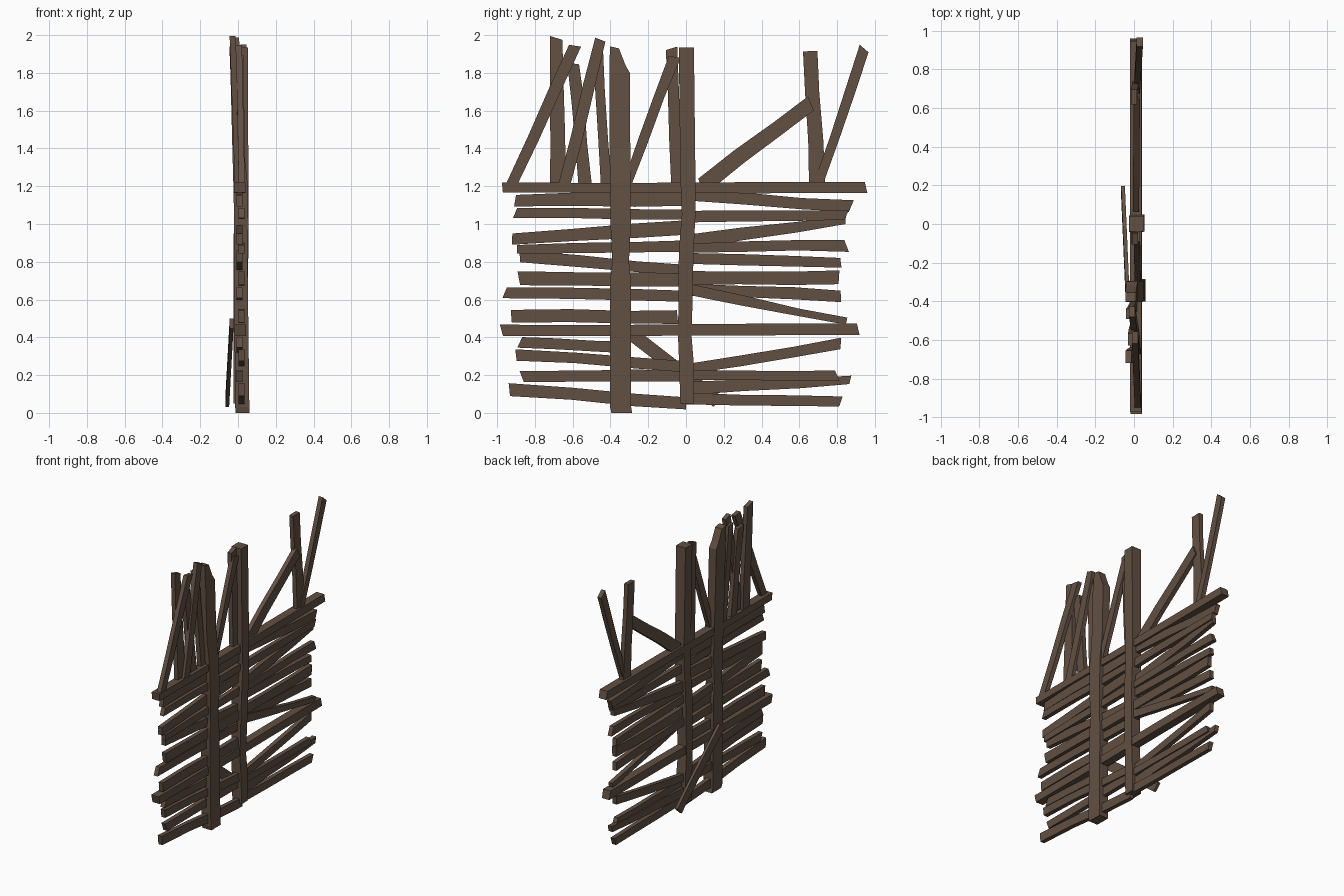
import bpy, bmesh, random
from mathutils import Vector

random.seed(4)
wood = bpy.data.materials.new("dark brown wood")
wood.diffuse_color = (0.122, 0.08, 0.056, 1)


def loft(name, rings):
    """Skin a list of four-cornered rings into a closed flat-faced solid."""
    bm = bmesh.new()
    rs = [[bm.verts.new(p) for p in r] for r in rings]
    for a, b in zip(rs, rs[1:]):
        for i in range(4):
            j = (i + 1) % 4
            bm.faces.new((a[i], a[j], b[j], b[i]))
    bm.faces.new(rs[0][::-1])
    bm.faces.new(rs[-1])
    bmesh.ops.recalc_face_normals(bm, faces=bm.faces)
    me = bpy.data.meshes.new(name)
    bm.to_mesh(me)
    bm.free()
    me.materials.append(wood)
    ob = bpy.data.objects.new(name, me)
    bpy.context.collection.objects.link(ob)


def plank(name, y0, z0, y1, z1, w0, w1=None, x0=0.012, x1=None, t=0.032, rough=0.004):
    """Rough plank between two points in the YZ plane, with skewed ends."""
    w1 = w0 if w1 is None else w1
    x1 = x0 if x1 is None else x1
    a, b = Vector((x0, y0, z0)), Vector((x1, y1, z1))
    d = (b - a).normalized()
    n = Vector((0, -d.z, d.y)).normalized()
    rings = []
    for f in (0, 0.35, 0.7, 1):
        c = a.lerp(b, f) + n * random.uniform(-rough, rough)
        h = (w0 + (w1 - w0) * f) / 2 + random.uniform(-rough, rough) / 2
        skew = d * (random.uniform(-0.012, 0.012) if f in (0, 1) else 0)
        X = Vector((t / 2, 0, 0))
        rings.append([c + n * h + skew + X, c - n * h - skew + X,
                      c - n * h - skew - X, c + n * h + skew - X])
    loft(name, rings)


def post(name, stations):
    """Upright from stations (z, x0, x1, y0, y1)."""
    loft(name, [[(x0, y0, z), (x1, y0, z), (x1, y1, z - s), (x0, y1, z - s)]
                for z, x0, x1, y0, y1, s in stations])


# Main posts
post("wide_post", [
    (0.0, -0.012, 0.06, -0.395, -0.285, 0), (0.03, -0.015, 0.06, -0.402, -0.29, 0),
    (0.70, -0.02, 0.052, -0.402, -0.292, 0), (0.80, -0.02, 0.05, -0.39, -0.302, 0),
    (1.0, -0.02, 0.055, -0.4, -0.292, 0), (1.22, -0.025, 0.05, -0.402, -0.295, 0),
    (1.40, -0.03, 0.03, -0.405, -0.295, 0), (1.80, -0.04, 0.02, -0.405, -0.297, 0),
    (1.86, -0.042, 0.015, -0.405, -0.32, 0.02), (1.94, -0.045, 0.01, -0.402, -0.355, 0.01)])
post("narrow_post", [
    (0.05, -0.025, 0.05, -0.03, 0.042, 0), (0.25, -0.025, 0.05, -0.036, 0.042, 0),
    (0.40, -0.025, 0.045, -0.042, 0.03, 0), (0.85, -0.025, 0.055, -0.038, 0.04, 0),
    (1.05, -0.02, 0.055, -0.022, 0.05, 0), (1.25, -0.02, 0.055, -0.03, 0.05, 0),
    (1.935, -0.025, 0.052, -0.038, 0.042, 0)])

# Long cross rails
plank("top_rail", -0.972, 1.195, 0.953, 1.192, 0.056, x0=0.009, t=0.062)
plank("middle_rail", -0.977, 0.437, 0.912, 0.441, 0.06, x0=0.012, t=0.06, rough=0.002)

# Short planks left of the narrow post: y0, z0, y1, z1, w0, w1
left = [(-0.905, 1.125, 0, 1.135, 0.06, 0.08), (-0.905, 1.058, 0, 1.05, 0.055, 0.05),
        (-0.92, 0.92, 0, 0.985, 0.06, 0.08), (-0.895, 0.868, 0, 0.885, 0.045, 0.06),
        (-0.88, 0.83, 0, 0.755, 0.06, 0.06), (-0.885, 0.715, 0, 0.70, 0.075, 0.07),
        (-0.96, 0.64, 0, 0.615, 0.06, 0.06), (-0.925, 0.512, -0.045, 0.51, 0.07, 0.07),
        (-0.88, 0.375, -0.33, 0.35, 0.06, 0.06), (-0.9, 0.31, 0, 0.245, 0.06, 0.055),
        (-0.87, 0.195, 0, 0.195, 0.06, 0.06), (-0.935, 0.125, 0, 0.05, 0.07, 0.06)]
# Short planks right of the narrow post
right = [(0, 1.155, 0.875, 1.092, 0.065, 0.06), (0, 1.04, 0.85, 1.045, 0.06, 0.05),
         (0, 0.90, 0.845, 1.025, 0.08, 0.04), (0, 0.875, 0.85, 0.888, 0.05, 0.06),
         (0, 0.815, 0.82, 0.797, 0.06, 0.05), (0, 0.712, 0.81, 0.718, 0.07, 0.07),
         (0, 0.655, 0.82, 0.62, 0.065, 0.06), (0, 0.655, 0.85, 0.485, 0.06, 0.035),
         (0, 0.232, 0.82, 0.365, 0.05, 0.06), (0, 0.205, 0.80, 0.195, 0.05, 0.05),
         (0, 0.13, 0.87, 0.172, 0.07, 0.045), (0, 0.072, 0.82, 0.057, 0.06, 0.055)]
for side, rows in (("left", left), ("right", right)):
    for i, r in enumerate(rows):
        plank(f"{side}_plank_{i + 1}", *r, x0=0.009 + 0.01 * (i % 2))

# Upright and leaning stakes above the top rail: y0, z0, y1, z1, w0, w1, x0, x1
stakes = [(-0.93, 1.19, -0.59, 1.945, 0.055, 0.065, 0.02, 0.005),
          (-0.675, 1.19, -0.69, 1.985, 0.085, 0.065, 0.0, -0.028),
          (-0.535, 1.19, -0.595, 1.85, 0.07, 0.06, 0.0, -0.015),
          (-0.645, 1.19, -0.45, 1.975, 0.065, 0.06, 0.02, -0.01),
          (-0.42, 1.19, -0.465, 1.92, 0.055, 0.05, 0.0, -0.025),
          (-0.32, 1.19, -0.06, 1.885, 0.045, 0.06, 0.02, 0.015),
          (-0.05, 1.19, -0.073, 1.93, 0.06, 0.06, 0.0, 0.005),
          (0.08, 1.2, 0.66, 1.64, 0.085, 0.08, 0.01, 0.015),
          (0.698, 1.19, 0.66, 1.915, 0.085, 0.075, 0.01, 0.0),
          (0.70, 1.2, 0.94, 1.93, 0.05, 0.06, 0.015, 0.03)]
for i, r in enumerate(stakes):
    plank(f"stake_{i + 1}", *r)

# Loose brace leaning on the back
plank("back_brace", -0.36, 0.475, 0.17, 0.055, 0.07, x0=-0.034, x1=-0.057, t=0.02)
